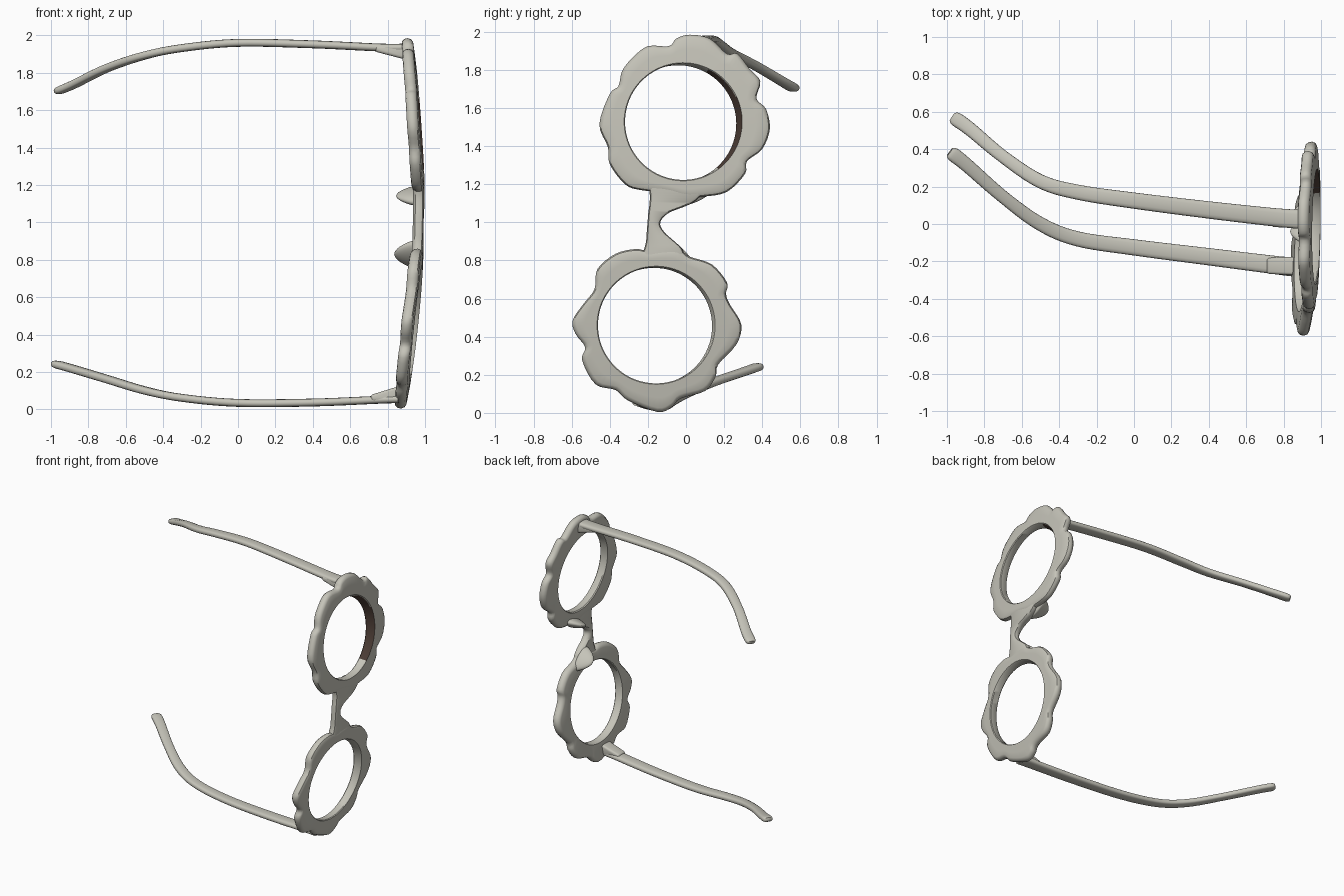
import bpy, bmesh, math
from mathutils import Vector, Matrix

if "Cube" in bpy.data.objects:
    bpy.data.objects.remove(bpy.data.objects["Cube"])


def material(name, rgb):
    m = bpy.data.materials.new(name)
    m.diffuse_color = (*rgb, 1)
    m.use_nodes = True
    m.node_tree.nodes["Principled BSDF"].inputs["Base Color"].default_value = m.diffuse_color
    return m


grey = material("warm_grey", (0.56, 0.55, 0.485))
brown = material("dark_brown", (0.07, 0.045, 0.035))


def finish(name, bm, angle=40):
    bmesh.ops.recalc_face_normals(bm, faces=bm.faces)
    me = bpy.data.meshes.new(name)
    bm.to_mesh(me)
    bm.free()
    me.materials.append(grey)
    for p in me.polygons:
        p.use_smooth = True
    me.set_sharp_from_angle(angle=math.radians(angle))
    ob = bpy.data.objects.new(name, me)
    bpy.context.collection.objects.link(ob)
    return ob


def loft(name, rings, closed, angle=40):
    """Skin a list of closed sections, joined end to end or capped."""
    bm = bmesh.new()
    rows = [[bm.verts.new(p) for p in r] for r in rings]
    n = len(rows[0])
    for i in range(len(rows) if closed else len(rows) - 1):
        a, b = rows[i], rows[(i + 1) % len(rows)]
        for j in range(n):
            k = (j + 1) % n
            bm.faces.new((a[j], a[k], b[k], b[j]))
    if not closed:
        bm.faces.new(rows[0])
        bm.faces.new(rows[-1])
    return finish(name, bm, angle)


def spline(pts, steps, closed=False):
    """Catmull-Rom curve through the points."""
    P = [Vector(p) for p in pts]
    n = len(P)
    get = (lambda i: P[i % n]) if closed else (lambda i: P[max(0, min(n - 1, i))])
    out = []
    for i in range(n if closed else n - 1):
        a, b, c, d = (get(i + k) for k in (-1, 0, 1, 2))
        for s in range(steps):
            t = s / steps
            out.append(0.5 * (2 * b + (c - a) * t + (2 * a - 5 * b + 4 * c - d) * t * t
                              + (3 * b - a - 3 * c + d) * t ** 3))
    if not closed:
        out.append(P[-1])
    return out


def front_x(y, z):
    """Curved, slightly tilted front surface of the frame."""
    return 0.998 - 0.10 * ((z - 1.1) / 1.1) ** 2 - 0.07 * (y + 0.06) ** 2 + 0.02 * y


# Flower-shaped rims: outer outline in (y, z), round hole whose wall slopes in on one side
def rim(name, cy, cz, hole, slope, outline):
    rings = []
    for p in spline(outline, 4, closed=True):
        d = Vector((p[0] - cy, p[1] - cz))
        R = d.length
        d.normalize()
        back = hole - slope * max(0, d.x * .94 + d.y * .34)
        section = [(hole, -.006), (hole + .005, 0), ((hole + R) / 2, 0), (R - .022, 0),
                   (R - .007, -.007), (R, -.024), (R - .003, -.042), (R - .015, -.057),
                   (R - .03, -.062), (back + .006, -.062), (back, -.055)]
        ring = []
        for r, dx in section:
            y, z = cy + d.x * r, cz + d.y * r
            ring.append((front_x(y, z) + dx, y, z))
        rings.append(ring)
    return loft(name, rings, True)


upper_rim = rim("upper_rim", -.015, 1.528, .305, .028, [
    (.02, 1.985), (-.05, 1.965), (-.09, 1.925), (-.2, 1.925), (-.28, 1.865), (-.335, 1.795),
    (-.355, 1.715), (-.4, 1.675), (-.455, 1.515), (-.41, 1.395), (-.4, 1.305), (-.32, 1.2),
    (-.24, 1.17), (-.1, 1.155), (0, 1.13), (.09, 1.135), (.215, 1.16), (.31, 1.255),
    (.32, 1.32), (.4, 1.385), (.44, 1.49), (.42, 1.595), (.37, 1.65), (.39, 1.74),
    (.335, 1.805), (.27, 1.885), (.215, 1.885), (.125, 1.965)])

rim("lower_rim", -.157, .46, .305, .012, [
    (-.2, .85), (-.265, .86), (-.37, .835), (-.465, .755), (-.48, .65), (-.54, .57),
    (-.595, .485), (-.58, .415), (-.53, .345), (-.545, .275), (-.475, .15), (-.37, .12),
    (-.305, .065), (-.15, .005), (-.075, .03), (-.03, .075), (.1, .115), (.155, .19),
    (.17, .255), (.265, .36), (.29, .465), (.23, .57), (.21, .625), (.215, .685),
    (.135, .78), (.02, .82), (-.04, .86), (-.12, .86)])

# Dark lining on the lower-edge side of the upper lens hole
upper_rim.data.materials.append(brown)
for p in upper_rim.data.polygons:
    y, z = p.center.y + .015, p.center.z - 1.528
    inward = (p.normal.y * y + p.normal.z * z) / math.hypot(y, z) < -.75
    if inward and math.hypot(y, z) < .31 and -.9 < math.atan2(z, y) < 1.1:
        p.material_index = 1

# Bridge: rows of (z, upper edge y, lower edge y)
rows = spline([(1.2, -.2, .09), (1.145, -.19, .08), (1.095, -.192, .02), (1.05, -.198, -.09),
               (1.0, -.202, -.135), (.95, -.206, -.115), (.9, -.21, -.06), (.86, -.22, -.02),
               (.8, -.24, .0)], 4)
bridge = []
for z, a, b in rows:
    sec = [(a, -.025), (a + .006, -.007), (a + .02, -.001), (b - .02, -.001), (b - .006, -.007),
           (b, -.025), (b - .006, -.045), (b - .025, -.058), (a + .025, -.058), (a + .006, -.045)]
    bridge.append([(front_x(y, z) + dx, y, z) for y, dx in sec])
loft("bridge", bridge, False)


# Nose pads: tapered domes on the back of the inner rim edges
def nose_pad(name, loc, tilt, size):
    bm = bmesh.new()
    bmesh.ops.create_uvsphere(bm, u_segments=24, v_segments=14, radius=1)
    for v in bm.verts:
        x = v.co.x
        if x > 0:
            v.co.x = x * .2
        else:
            v.co.y *= 1 + .3 * x
            v.co.z *= 1 + .3 * x
    m = (Matrix.Translation(loc) @ Matrix.Rotation(math.radians(tilt), 4, 'X')
         @ Matrix.Diagonal((*size, 1)))
    bmesh.ops.transform(bm, matrix=m, verts=bm.verts)
    finish(name, bm)


nose_pad("upper_nose_pad", (.945, .045, 1.142), 24, (.1, .1, .036))
nose_pad("lower_nose_pad", (.94, -.04, .83), -43, (.105, .1, .038))


# Temples: flat bars curling down at the ear end
def temple(name, path):
    pts = spline(path, 6)
    n = len(pts)
    rings = []
    for i, p in enumerate(pts):
        t = (pts[min(i + 1, n - 1)] - pts[max(i - 1, 0)]).normalized()
        wide = t.cross(Vector((0, 0, 1))).normalized()
        thin = wide.cross(t)
        f = i / (n - 1)
        h = .052 - .018 * min(1, f / .75) + .006 * max(0, (f - .75) / .25)
        w = .021
        if i >= n - 3:                      # rounded tip
            k = (.96, .88, .65)[i - n + 3]
            h, w = h * k, w * k
        ring = []
        for j in range(16):
            a = math.tau * j / 16
            c, s = math.cos(a), math.sin(a)
            ring.append(p + wide * h * math.copysign(abs(c) ** .7, c)
                        + thin * w * math.copysign(abs(s) ** .7, s))
        rings.append(ring)
    loft(name, rings, False, 60)


temple("upper_temple", [
    (.9, .025, 1.935), (.76, .035, 1.935), (.4, .075, 1.952), (0, .125, 1.96), (-.3, .17, 1.932),
    (-.5, .228, 1.892), (-.7, .36, 1.825), (-.88, .51, 1.737), (-.97, .572, 1.7)])
temple("lower_temple", [
    (.86, -.23, .055), (.76, -.22, .052), (.4, -.175, .037), (0, -.125, .035), (-.3, -.08, .062),
    (-.5, 0, .102), (-.7, .145, .162), (-.9, .32, .222), (-.985, .385, .245)])


# Hinge wedges joining the temples to the rims
def hinge(name, loc, size, turn):
    bm = bmesh.new()
    bmesh.ops.create_cube(bm, size=1)
    for v in bm.verts:
        if v.co.x < 0:
            v.co.z *= .45
            v.co.y *= .85
    bmesh.ops.transform(bm, matrix=Matrix.Diagonal((*size, 1)), verts=bm.verts)
    bmesh.ops.bevel(bm, geom=bm.edges[:], offset=.014, segments=3, profile=.5, affect='EDGES')
    m = Matrix.Translation(loc) @ Matrix.Rotation(math.radians(turn), 4, 'Y')
    bmesh.ops.transform(bm, matrix=m, verts=bm.verts)
    finish(name, bm)


hinge("upper_hinge", (.825, .028, 1.917), (.18, .103, .075), 8)
hinge("lower_hinge", (.795, -.224, .074), (.17, .1, .08), -10)
